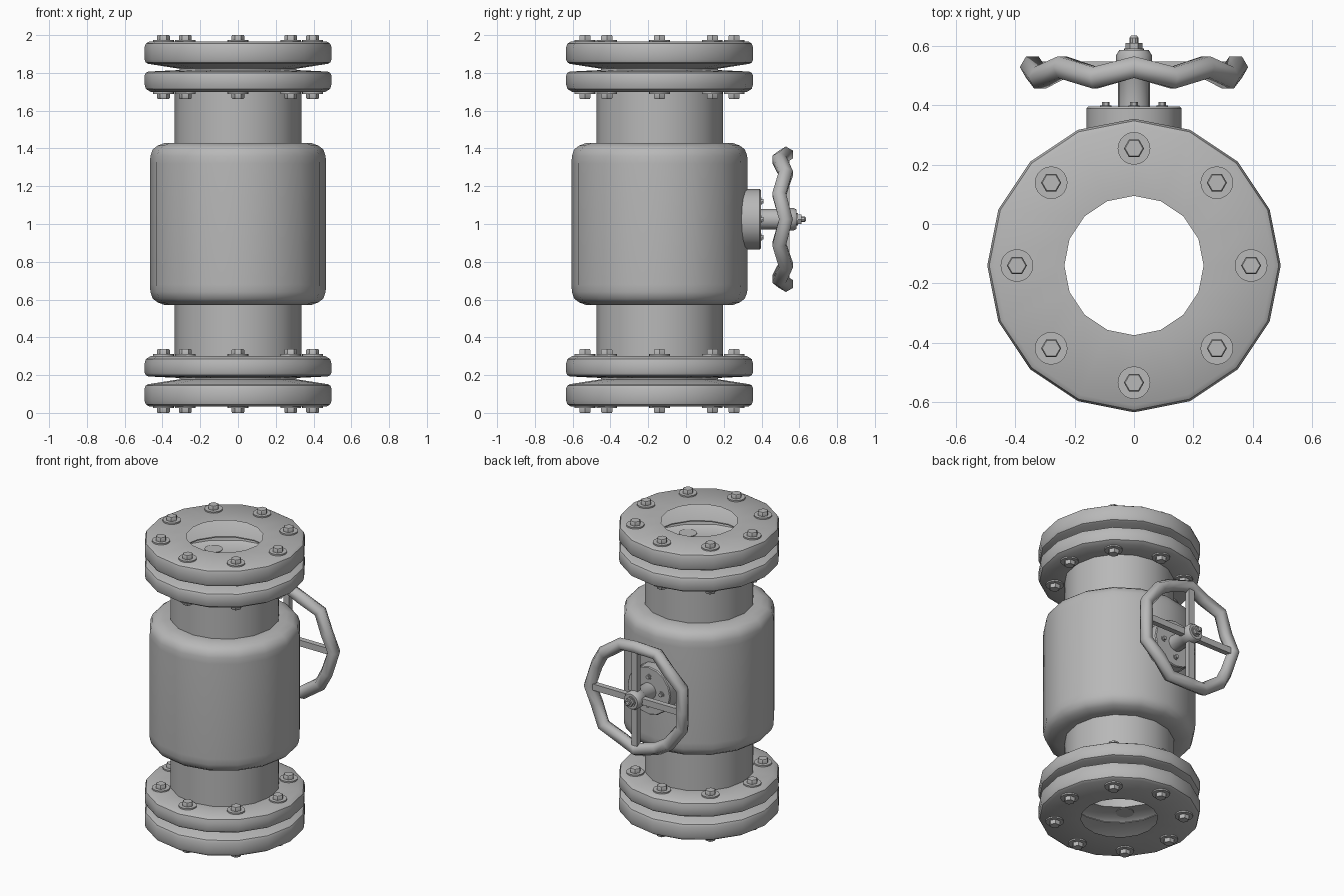
import bpy, bmesh, math
from math import sin, cos, pi
from mathutils import Matrix, Vector

if "Cube" in bpy.data.objects:
    bpy.data.objects.remove(bpy.data.objects["Cube"], do_unlink=True)

AXIS_Y = -0.14      # pipe axis
WHEEL_Z = 1.025     # stem height

metal = bpy.data.materials.new("grey_metal")
metal.use_nodes = True
GREY = (0.48, 0.48, 0.48, 1)
metal.diffuse_color = GREY
metal.node_tree.nodes["Principled BSDF"].inputs["Base Color"].default_value = GREY


def finish(name, bm, matrix=Matrix(), angle=35):
    bmesh.ops.transform(bm, matrix=matrix, verts=bm.verts)
    bmesh.ops.recalc_face_normals(bm, faces=bm.faces)
    mesh = bpy.data.meshes.new(name)
    bm.to_mesh(mesh)
    bm.free()
    mesh.materials.append(metal)
    ob = bpy.data.objects.new(name, mesh)
    bpy.context.collection.objects.link(ob)
    bpy.ops.object.select_all(action='DESELECT')
    ob.select_set(True)
    bpy.context.view_layer.objects.active = ob
    bpy.ops.object.shade_smooth_by_angle(angle=math.radians(angle))
    return ob


def lathe(bm, profile, sides, matrix=Matrix(), cap=False):
    """Revolve (radius, height) pairs around z."""
    rings = [[bm.verts.new(matrix @ Vector((r * cos(2 * pi * i / sides),
                                            r * sin(2 * pi * i / sides), z)))
              for i in range(sides)] for r, z in profile]
    for a, b in zip(rings, rings[1:]):
        for i in range(sides):
            j = (i + 1) % sides
            bm.faces.new((a[i], a[j], b[j], b[i]))
    if cap:
        bm.faces.new(rings[0][::-1])
        bm.faces.new(rings[-1])


def mirrored(half):
    return half + [(r, 2 - z) for r, z in reversed(half)]


pipe_axis = Matrix.Translation((0, AXIS_Y, 0))
# local z points out of the back
stem_axis = Matrix.Translation((0, 0, WHEEL_Z)) @ Matrix.Rotation(-pi / 2, 4, 'X')

# Hollow body: flange pair, neck and rounded barrel, mirrored about mid height
half = [(0.235, 1.965), (0.472, 1.965), (0.488, 1.955), (0.495, 1.935),
        (0.495, 1.87), (0.488, 1.855), (0.475, 1.848), (0.31, 1.822),
        (0.31, 1.815), (0.475, 1.807), (0.488, 1.8), (0.495, 1.785),
        (0.495, 1.74), (0.488, 1.715), (0.46, 1.698), (0.335, 1.698),
        (0.335, 1.43), (0.385, 1.43), (0.425, 1.415), (0.452, 1.395),
        (0.464, 1.36), (0.466, 1.32)]
bm = bmesh.new()
lathe(bm, mirrored(half), 16)
finish("valve_body", bm, pipe_axis)

# Bolts through both flange pairs: washer and hex head at each end
bm = bmesh.new()
for base, way in ((1.965, 1), (1.698, -1), (0.302, 1), (0.035, -1)):
    for k in range(8):
        a = k * pi / 4
        place = (Matrix.Translation((0.395 * cos(a), 0.395 * sin(a), base))
                 @ Matrix.Diagonal((1, 1, way, 1)))
        lathe(bm, [(0.055, -0.004), (0.055, 0.009)], 20, place, True)
        lathe(bm, [(0.034, 0.008), (0.034, 0.03), (0.03, 0.035)], 6, place, True)
finish("flange_bolts", bm, pipe_axis)

# Bonnet plate on the back of the barrel
bm = bmesh.new()
lathe(bm, [(0.16, 0.27), (0.16, 0.39), (0.155, 0.396)], 16, cap=True)
finish("bonnet_plate", bm, stem_axis)

bm = bmesh.new()
for k in range(4):
    a = k * pi / 2
    place = Matrix.Translation((0.095 * cos(a), 0.095 * sin(a), 0.394))
    lathe(bm, [(0.019, 0), (0.019, 0.006)], 12, place, True)
    lathe(bm, [(0.013, 0.005), (0.013, 0.017)], 6, place, True)
finish("bonnet_bolts", bm, stem_axis)

# Stem with hub, nut and threaded tip
bm = bmesh.new()
lathe(bm, [(0.054, 0.39), (0.054, 0.5), (0.06, 0.51), (0.06, 0.57),
           (0.05, 0.586)], 16, cap=True)
lathe(bm, [(0.034, 0.584), (0.034, 0.592)], 16, cap=True)
lathe(bm, [(0.028, 0.59), (0.028, 0.611)], 6, cap=True)
lathe(bm, [(0.015, 0.61), (0.015, 0.628), (0.009, 0.636)], 10, cap=True)
finish("wheel_stem", bm, stem_axis)

# Wavy handwheel rim: hexagonal tube, alternate sections pushed in and out
RIM, TUBE, STEPS, SIDES = 0.343, 0.042, 16, 6
bm = bmesh.new()
sections = []
for i in range(STEPS):
    a = 2 * pi * i / STEPS
    mid = 0.511 + 0.018 * (-1) ** i
    section = []
    for s in range(SIDES):
        t = 2 * pi * s / SIDES
        r = RIM + TUBE * cos(t)
        section.append(bm.verts.new((r * cos(a), r * sin(a), mid + TUBE * sin(t))))
    sections.append(section)
for i in range(STEPS):
    a, b = sections[i], sections[(i + 1) % STEPS]
    for s in range(SIDES):
        n = (s + 1) % SIDES
        bm.faces.new((a[s], b[s], b[n], a[n]))
finish("handwheel_rim", bm, stem_axis, 62)

# Four square spokes
bm = bmesh.new()
for k in range(4):
    place = (Matrix.Rotation(k * pi / 2, 4, 'Z')
             @ Matrix.Translation((0.18, 0, 0.53))
             @ Matrix.Diagonal((0.3, 0.042, 0.036, 1)))
    bmesh.ops.create_cube(bm, size=1, matrix=place)
finish("handwheel_spokes", bm, stem_axis)
